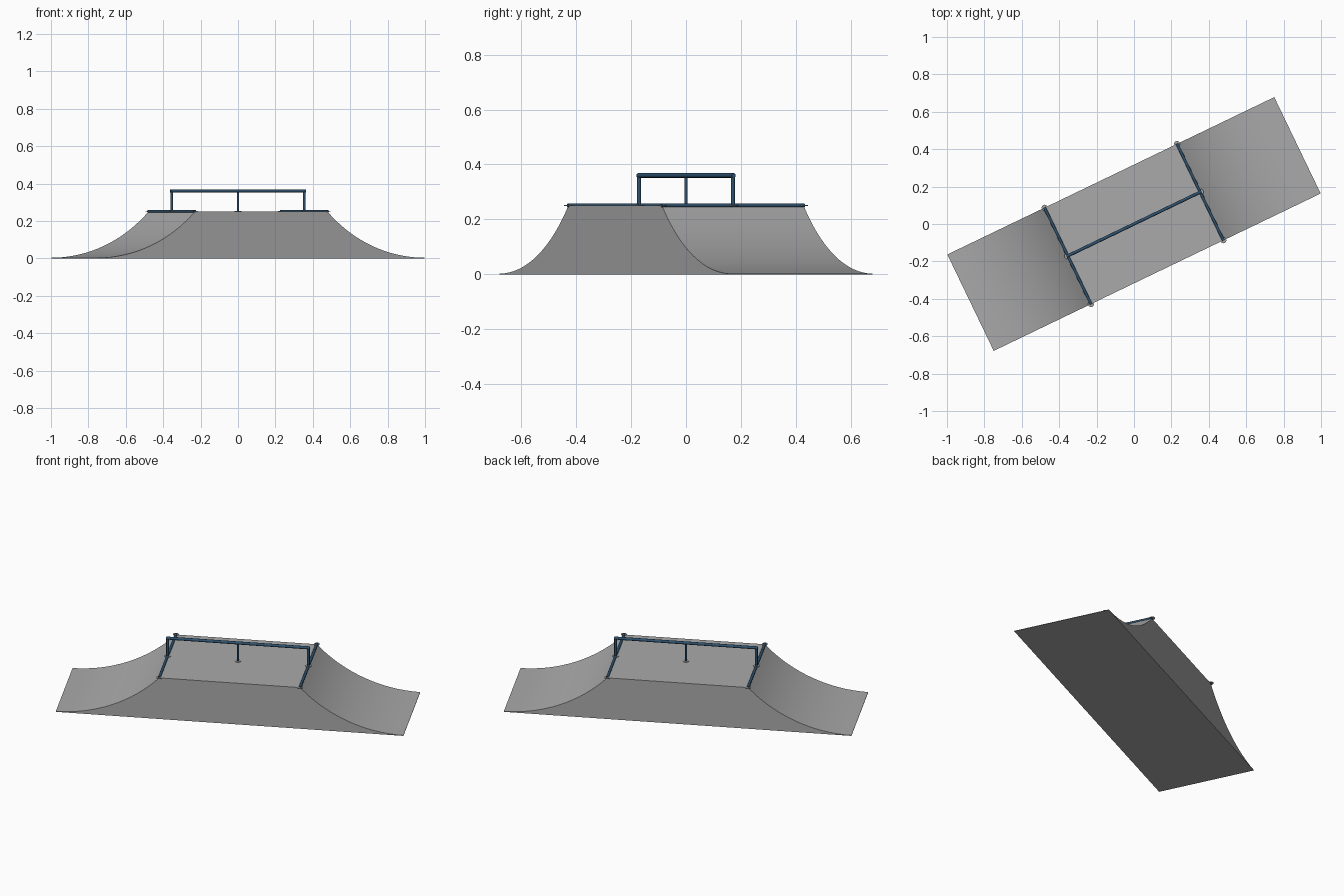
import bpy, bmesh, math
from mathutils import Vector, Matrix

if "Cube" in bpy.data.objects:
    bpy.data.objects.remove(bpy.data.objects["Cube"])

TURN = Matrix.Rotation(math.radians(25.7), 4, 'Z')
L, W, TOP, H = 0.97, 0.286, 0.393, 0.25   # half length, half width, half deck, height


def material(name, rgb):
    m = bpy.data.materials.new(name)
    m.diffuse_color = (*rgb, 1)
    m.use_nodes = True
    m.node_tree.nodes["Principled BSDF"].inputs["Base Color"].default_value = m.diffuse_color
    return m


CONCRETE = material("concrete_grey", (0.40, 0.40, 0.40))
STEEL = material("dark_blue_steel", (0.028, 0.085, 0.16))


def finish(name, bm, mat, smooth=True):
    bmesh.ops.recalc_face_normals(bm, faces=bm.faces)
    me = bpy.data.meshes.new(name)
    bm.to_mesh(me)
    bm.free()
    me.materials.append(mat)
    ob = bpy.data.objects.new(name, me)
    bpy.context.collection.objects.link(ob)
    ob.matrix_world = TURN
    if smooth:
        bpy.context.view_layer.objects.active = ob
        ob.select_set(True)
        bpy.ops.object.shade_smooth_by_angle(angle=math.radians(35))
        ob.select_set(False)
    return ob


def tube(name, a, b, r, mat, sides=12):
    a, b = Vector(a), Vector(b)
    d = b - a
    bm = bmesh.new()
    m = Matrix.Translation((a + b) / 2) @ d.to_track_quat('Z', 'Y').to_matrix().to_4x4()
    bmesh.ops.create_cone(bm, cap_ends=True, segments=sides, radius1=r, radius2=r,
                          depth=d.length, matrix=m)
    return finish(name, bm, mat, sides > 8)


# ramp body: quarter-pipe arcs at both ends of a flat deck
run, lip = L - TOP, 0.003
rise = H - lip
R = (run ** 2 + rise ** 2) / (2 * rise)
sweep = math.asin(run / R)
N = 16
arc = [(L - R * math.sin(sweep * i / N), lip + R * (1 - math.cos(sweep * i / N)))
       for i in range(N + 1)]
profile = [(L, 0)] + arc + [(-u, z) for u, z in reversed(arc)] + [(-L, 0)]
bm = bmesh.new()
face = bm.faces.new([bm.verts.new((u, -W, z)) for u, z in profile])
ext = bmesh.ops.extrude_face_region(bm, geom=[face])
bmesh.ops.translate(bm, vec=(0, 2 * W, 0),
                    verts=[g for g in ext["geom"] if isinstance(g, bmesh.types.BMVert)])
finish("ramp_body", bm, CONCRETE)

# coping bars with small end flanges
for side, s in (("left", -1), ("right", 1)):
    u = s * TOP
    tube(f"{side}_coping", (u, -W - 0.002, H + 0.001), (u, W + 0.002, H + 0.001), 0.0075, STEEL)
    for end, v in (("front", -W), ("back", W)):
        tube(f"{side}_{end}_flange", (u, v, H - 0.001), (u, v, H + 0.003), 0.016, CONCRETE)

# grind rail, posts and round foot plates
RZ = 0.36
tube("grind_rail", (-TOP - 0.007, 0, RZ), (TOP + 0.007, 0, RZ), 0.0085, STEEL)
for name, u, r in (("left", -TOP, 0.0075), ("middle", 0, 0.0055), ("right", TOP, 0.0075)):
    tube(f"{name}_post", (u, 0, H), (u, 0, RZ), r, STEEL)
    tube(f"{name}_foot_plate", (u, 0, H - 0.001), (u, 0, H + 0.003), 0.018, CONCRETE)
